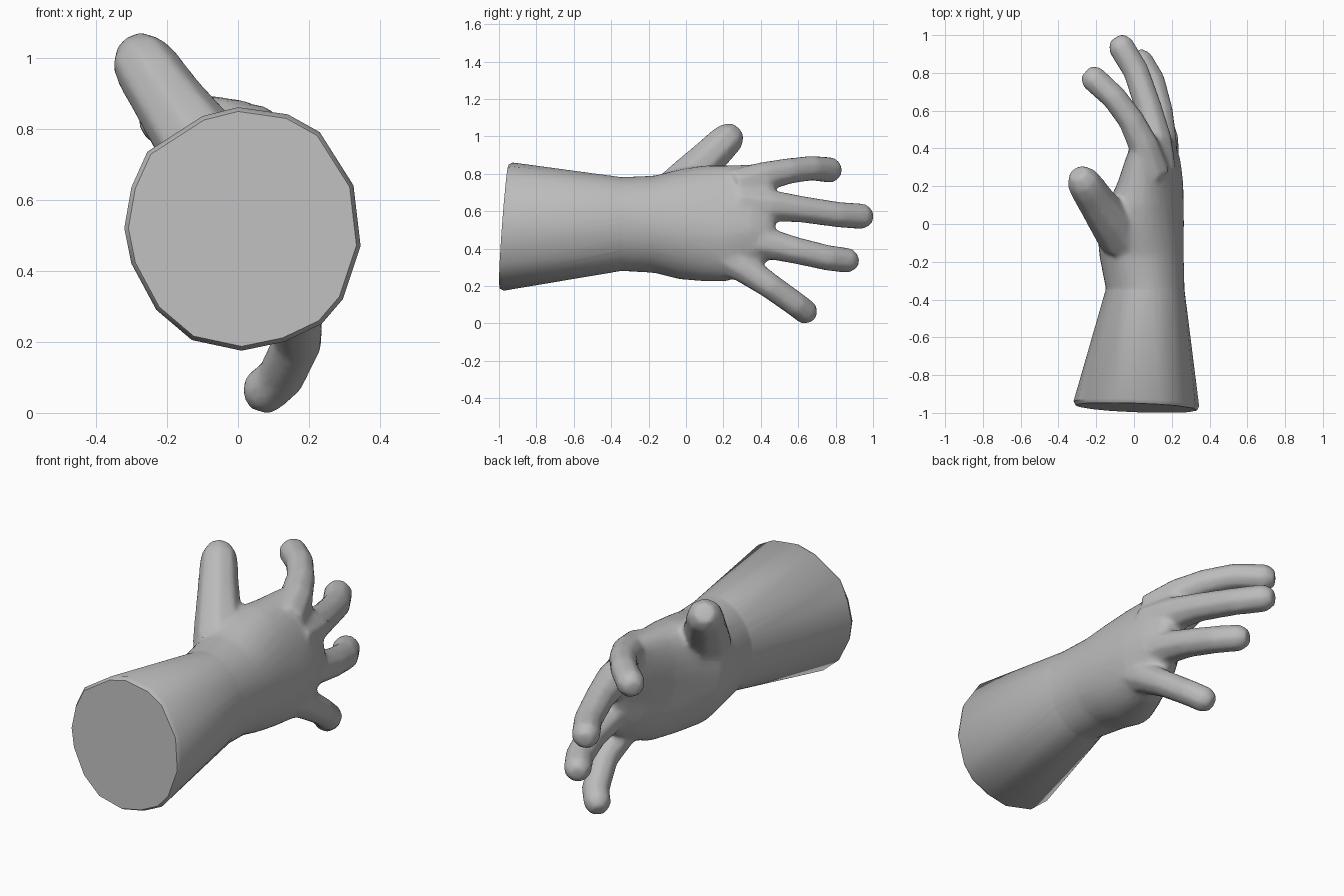
import bpy, bmesh, math
from mathutils import Vector

if "Cube" in bpy.data.objects:
    bpy.data.objects.remove(bpy.data.objects["Cube"])

skin = bpy.data.materials.new("glove grey")
skin.diffuse_color = (0.5, 0.5, 0.5, 1)
skin.use_nodes = True
skin.node_tree.nodes["Principled BSDF"].inputs["Base Color"].default_value = skin.diffuse_color
WRIST = -0.35


def loft(name, rings):
    """Skin a closed tube through rings of equal length."""
    bm = bmesh.new()
    loops = [[bm.verts.new(p) for p in ring] for ring in rings]
    n = len(loops[0])
    for a, b in zip(loops, loops[1:]):
        for i in range(n):
            j = (i + 1) % n
            bm.faces.new((a[i], a[j], b[j], b[i]))
    bm.faces.new(loops[0])
    bm.faces.new(loops[-1])
    bmesh.ops.recalc_face_normals(bm, faces=bm.faces)
    mesh = bpy.data.meshes.new(name)
    bm.to_mesh(mesh)
    bm.free()
    obj = bpy.data.objects.new(name, mesh)
    bpy.context.collection.objects.link(obj)
    mesh.materials.append(skin)
    return obj


def arm_ring(y, x0, x1, z0, z1, power=2.0, shear=0.0):
    """Superellipse section across the arm; shear leans the thumb side palmward."""
    ring = []
    for i in range(32):
        t = math.tau * i / 32
        s, c = math.sin(t), math.cos(t)
        x = (x0 + x1) / 2 + (x1 - x0) / 2 * math.copysign(abs(s) ** (2 / power), s)
        z = (z0 + z1) / 2 + (z1 - z0) / 2 * math.copysign(abs(c) ** (2 / power), c)
        ring.append((x - shear * max(0, z - 0.5), y, z))
    return ring


def cuff_ring(y, scale):
    """Slightly uneven cuff rim, tilted towards the lower edge."""
    rim = [(0, .86), (.14, .84), (.23, .79), (.325, .64), (.345, .47), (.295, .32),
           (.235, .25), (.13, .20), (.01, .175), (-.13, .205), (-.23, .29), (-.3, .42),
           (-.32, .52), (-.3, .635), (-.255, .735), (-.1, .835)]
    return [(0.013 + scale * (x - 0.013), y + 0.07 * (z - 0.52) - 0.035 * x,
             0.52 + scale * (z - 0.52)) for x, z in rim]


def digit(name, points, radii, sides=8):
    """Bent finger through points, with a blunt rounded tip."""
    pts = [Vector(p) for p in points]
    end = (pts[-1] - pts[-2]).normalized()
    pts.append(pts[-1] + end * radii[-1] * 0.65)
    radii = list(radii) + [radii[-1] * 0.6]
    rings = []
    for k, p in enumerate(pts):
        d = (pts[min(k + 1, len(pts) - 1)] - pts[max(k - 1, 0)]).normalized()
        u = d.cross(Vector((1, 0, 0))).normalized()
        v = d.cross(u)
        rings.append([p + radii[k] * (u * math.cos(a) + v * math.sin(a))
                      for a in (math.tau * (i + 0.5) / sides for i in range(sides))])
    return loft(name, rings)


# Palm: y, x range, z range, squareness, shear
sections = [
    (-0.50, -0.19, 0.285, 0.257, 0.803),
    (WRIST, -0.148, 0.268, 0.28, 0.783),
    (-0.17, -0.182, 0.264, 0.27, 0.79, 2.05, 0.03),
    (-0.03, -0.19, 0.267, 0.235, 0.825, 2.1, 0.1),
    (0.10, -0.125, 0.267, 0.225, 0.845, 2.15, 0.18),
    (0.22, -0.06, 0.264, 0.225, 0.845, 2.2, 0.23),
    (0.35, -0.005, 0.247, 0.275, 0.85, 2.2, 0.25),
    (0.44, 0.05, 0.217, 0.335, 0.84, 2.2, 0.3),
    (0.475, 0.085, 0.185, 0.41, 0.78, 2.2, 0.3),
]
hand = loft("gloved_hand", [arm_ring(*s) for s in sections])

# Thumb and fingers: centre line and radii
digits = [
    digit("thumb", [(-0.065, -0.07, 0.69), (-0.14, 0.035, 0.80), (-0.2, 0.12, 0.885),
                    (-0.25, 0.195, 0.96), (-0.275, 0.235, 0.996)],
          (0.13, 0.115, 0.103, 0.096, 0.088)),
    digit("index_finger", [(0.10, 0.26, 0.73), (0.05, 0.42, 0.785), (-0.015, 0.55, 0.815),
                           (-0.105, 0.67, 0.83), (-0.22, 0.775, 0.82)],
          (0.10, 0.084, 0.073, 0.071, 0.073)),
    digit("middle_finger", [(0.12, 0.28, 0.64), (0.115, 0.45, 0.63), (0.075, 0.62, 0.61),
                            (0.01, 0.81, 0.582), (-0.072, 0.946, 0.572)],
          (0.11, 0.089, 0.075, 0.072, 0.073)),
    digit("ring_finger", [(0.13, 0.26, 0.44), (0.145, 0.43, 0.43), (0.135, 0.6, 0.387),
                          (0.095, 0.76, 0.35), (0.03, 0.87, 0.336)],
          (0.11, 0.088, 0.075, 0.072, 0.071)),
    digit("little_finger", [(0.13, 0.17, 0.385), (0.162, 0.31, 0.295), (0.168, 0.45, 0.2),
                            (0.12, 0.59, 0.1), (0.07, 0.645, 0.058)],
          (0.11, 0.083, 0.072, 0.070, 0.070)),
]

# Fuse the digits into the hand, then soften the webs between them
for d in digits:
    m = hand.modifiers.new("join_" + d.name, 'BOOLEAN')
    m.operation = 'UNION'
    m.solver = 'EXACT'
    m.object = d
m = hand.modifiers.new("fuse", 'REMESH')
m.mode = 'VOXEL'
m.voxel_size = 0.012
m = hand.modifiers.new("soften", 'SMOOTH')
m.factor = 0.5
m.iterations = 14
m = hand.modifiers.new("reduce", 'DECIMATE')
m.ratio = 0.2
bpy.context.view_layer.objects.active = hand
hand.select_set(True)
for m in list(hand.modifiers):
    bpy.ops.object.modifier_apply(modifier=m.name)
for d in digits:
    bpy.data.objects.remove(d)

# Trim at the wrist
bm = bmesh.new()
bm.from_mesh(hand.data)
bmesh.ops.bisect_plane(bm, geom=bm.verts[:] + bm.edges[:] + bm.faces[:], dist=1e-5,
                       plane_co=(0, WRIST, 0), plane_no=(0, 1, 0), clear_inner=True)
wrist = [e.verts[0] for e in bm.edges if e.is_boundary]
wrist += [e.verts[1] for e in bm.edges if e.is_boundary]


def angle(p):
    """Direction round the arm axis."""
    return math.atan2(p.x - 0.04, p.z - 0.525) % math.tau


# Flared cuff: zip the wrist edge to the rim in order round the arm
wrist = sorted(set(wrist), key=lambda v: angle(v.co))
rim = [bm.verts.new(p) for p in cuff_ring(-0.95, 1.0)]
lip = [bm.verts.new(p) for p in cuff_ring(-0.972, 0.965)]
n, k = len(wrist), len(rim)
start = min(range(n), key=lambda i: min(angle(wrist[i].co), math.tau - angle(wrist[i].co)))
wrist = wrist[start:] + wrist[:start]
turn = [angle(v.co) for v in wrist]
turn[0] = 0
i = j = 0
while i < n or j < k:
    next_wrist = (turn[i + 1] if i + 1 < n else math.tau) if i < n else 99
    next_rim = (j + 0.5) / k * math.tau if j < k else 99
    a, b = wrist[i % n], rim[j % k]
    if next_wrist <= next_rim:
        bm.faces.new((a, wrist[(i + 1) % n], b))
        i += 1
    else:
        bm.faces.new((a, rim[(j + 1) % k], b))
        j += 1

# Rounded rim and flat end
for j in range(k):
    bm.faces.new((rim[j], rim[(j + 1) % k], lip[(j + 1) % k], lip[j]))
bm.faces.new(lip)
bmesh.ops.recalc_face_normals(bm, faces=bm.faces)
for f in bm.faces:
    f.material_index = 0
bm.to_mesh(hand.data)
bm.free()
bpy.ops.object.shade_smooth_by_angle(angle=math.radians(42))
